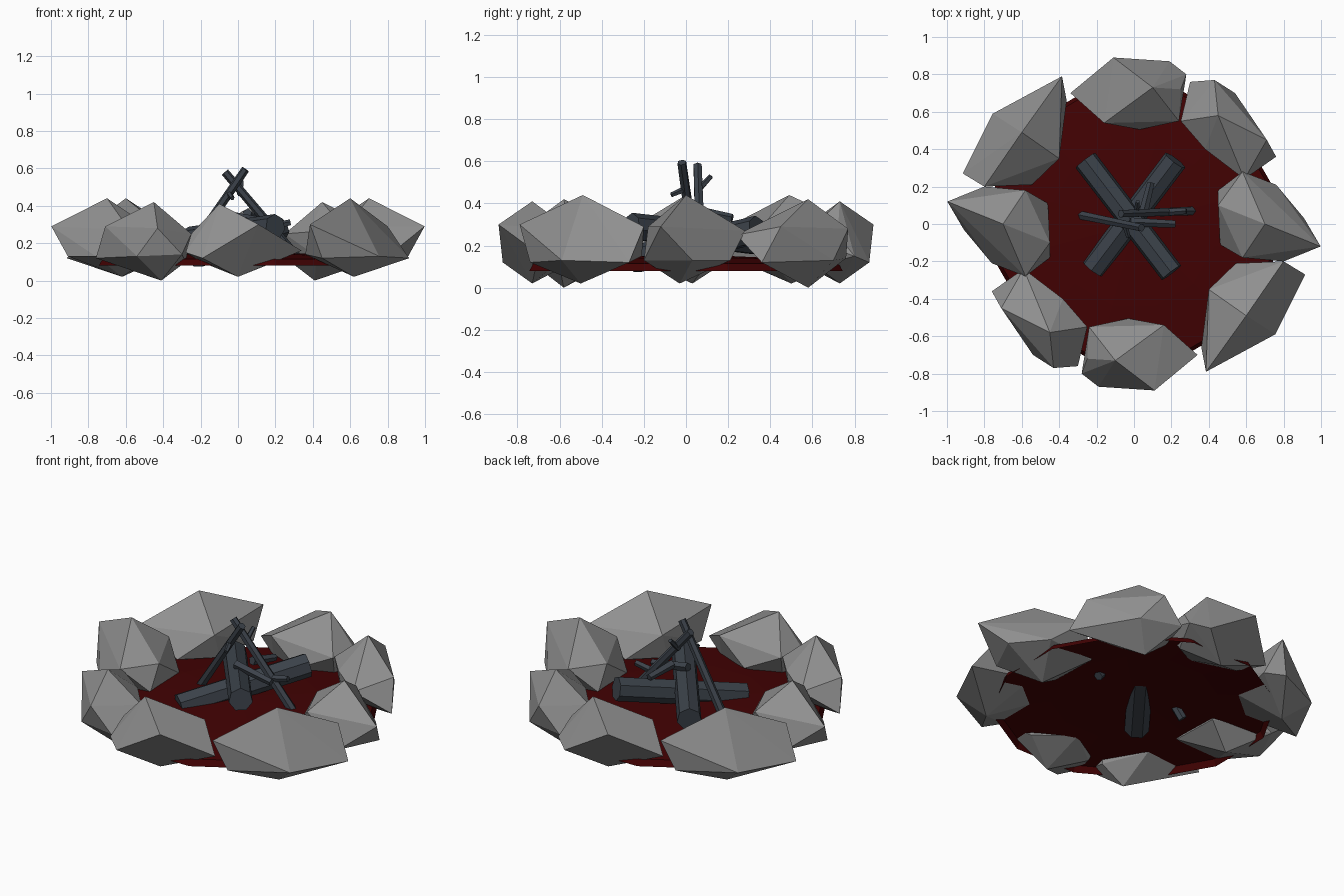
import bpy, bmesh, math
from mathutils import Vector, Matrix

if "Cube" in bpy.data.objects:
    bpy.data.objects.remove(bpy.data.objects["Cube"])


def material(name, rgb):
    m = bpy.data.materials.new(name)
    m.diffuse_color = (*rgb, 1)
    m.use_nodes = True
    m.node_tree.nodes["Principled BSDF"].inputs["Base Color"].default_value = m.diffuse_color
    return m


STONE = material("grey stone", (0.28, 0.28, 0.28))
EARTH = material("dark red embers", (0.054, 0.0005, 0.0008))
WOOD = material("charred wood", (0.044, 0.054, 0.068))


def finish(bm, name, mat):
    bmesh.ops.recalc_face_normals(bm, faces=bm.faces)
    me = bpy.data.meshes.new(name)
    bm.to_mesh(me)
    bm.free()
    me.materials.append(mat)
    ob = bpy.data.objects.new(name, me)
    bpy.context.collection.objects.link(ob)
    return ob


def stone(name, points, turn):
    """Faceted boulder: convex hull of a dozen corner points."""
    bm = bmesh.new()
    rot = Matrix.Rotation(turn, 4, 'Z')
    for p in points:
        bm.verts.new(rot @ Vector(p))
    bmesh.ops.convex_hull(bm, input=bm.verts[:])
    loose = [v for v in bm.verts if not v.link_faces]
    bmesh.ops.delete(bm, geom=loose, context='VERTS')
    finish(bm, name, STONE)


def log(name, a, b, r1, r2, sides=7):
    """Tapered straight log between two points."""
    a, b = Vector(a), Vector(b)
    d = b - a
    bm = bmesh.new()
    bmesh.ops.create_cone(bm, cap_ends=True, segments=sides, radius1=r1,
                          radius2=r2, depth=d.length)
    m = Matrix.Translation((a + b) / 2) @ d.to_track_quat('Z', 'Y').to_matrix().to_4x4()
    bmesh.ops.transform(bm, matrix=m, verts=bm.verts)
    finish(bm, name, WOOD)


# Four boulders; each is repeated on the opposite side of the ring
east = [(.70, 0, .44), (.998, -.12, .29), (.58, .28, .27), (.45, .10, .27),
        (.58, -.18, .29), (.91, .03, .13), (.76, .21, .13), (.80, -.20, .13),
        (.46, -.11, .13), (.45, .18, .13), (.62, -.03, .02)]
north = [(.10, .73, .41), (-.34, .70, .16), (-.11, .89, .30), (.25, .72, .25),
         (.28, .80, .15), (.19, .87, .12), (.24, .55, .24), (.03, .505, .14),
         (-.16, .54, .27), (-.20, .62, .11), (.20, .62, .10), (0, .73, .02)]
north_east = [(.45, .58, .42), (.43, .77, .28), (.30, .76, .14), (.54, .70, .13),
              (.76, .36, .12), (.71, .45, .29), (.59, .24, .25), (.38, .40, .26),
              (.25, .55, .25), (.42, .38, .13), (.28, .60, .10), (.41, .58, 0)]
north_west = [(-.60, .49, .44), (-.385, .79, .30), (-.36, .66, .14), (-.755, .59, .13),
              (-.915, .27, .12), (-.80, .20, .29), (-.545, .21, .15), (-.40, .35, .28),
              (-.45, .74, .12), (-.40, .40, .13), (-.62, .50, .02)]
for i, pts in enumerate((east, north_east, north, north_west)):
    stone(f"ring_stone_{i + 1}", pts, 0)
    stone(f"ring_stone_{i + 5}", pts, math.pi)

# Ember bed: shallow open-bottomed mound built from rings
bm = bmesh.new()
n = 12
rings = []
for r, z in ((.77, .08), (.75, .115), (.45, .14)):
    rings.append([bm.verts.new((r * math.cos(2 * math.pi * (k + .5) / n),
                                r * math.sin(2 * math.pi * (k + .5) / n), z))
                  for k in range(n)])
top = bm.verts.new((0, 0, .16))
for k in range(n):
    j = (k + 1) % n
    for lo, hi in zip(rings, rings[1:]):
        bm.faces.new((lo[k], lo[j], hi[j], hi[k]))
    bm.faces.new((rings[-1][k], rings[-1][j], top))
finish(bm, "ember_bed", EARTH)

# Two thick crossed logs
log("lower_log", (-.22, -.24, .135), (.22, .34, .275), .068, .068)
log("upper_log", (-.26, .34, .22), (.20, -.26, .29), .068, .066)

# Two leaning sticks crossing near the top
log("left_stick", (-.30, .05, .10), (.04, -.02, .595), .026, .022, 6)
log("right_stick", (.31, .07, .13), (-.07, .055, .58), .026, .022, 6)

# Side twigs on the sticks
log("twig_1", (.01, .055, .46), (.02, .12, .53), .016, .012, 5)
log("twig_2", (.05, .06, .36), (.09, .22, .33), .026, .020, 5)
log("twig_3", (-.05, 0, .47), (-.03, -.07, .44), .016, .012, 5)
log("twig_4", (-.02, .01, .34), (.22, 0, .30), .026, .020, 5)
log("twig_5", (.14, .06, .28), (.28, .07, .31), .022, .017, 5)
